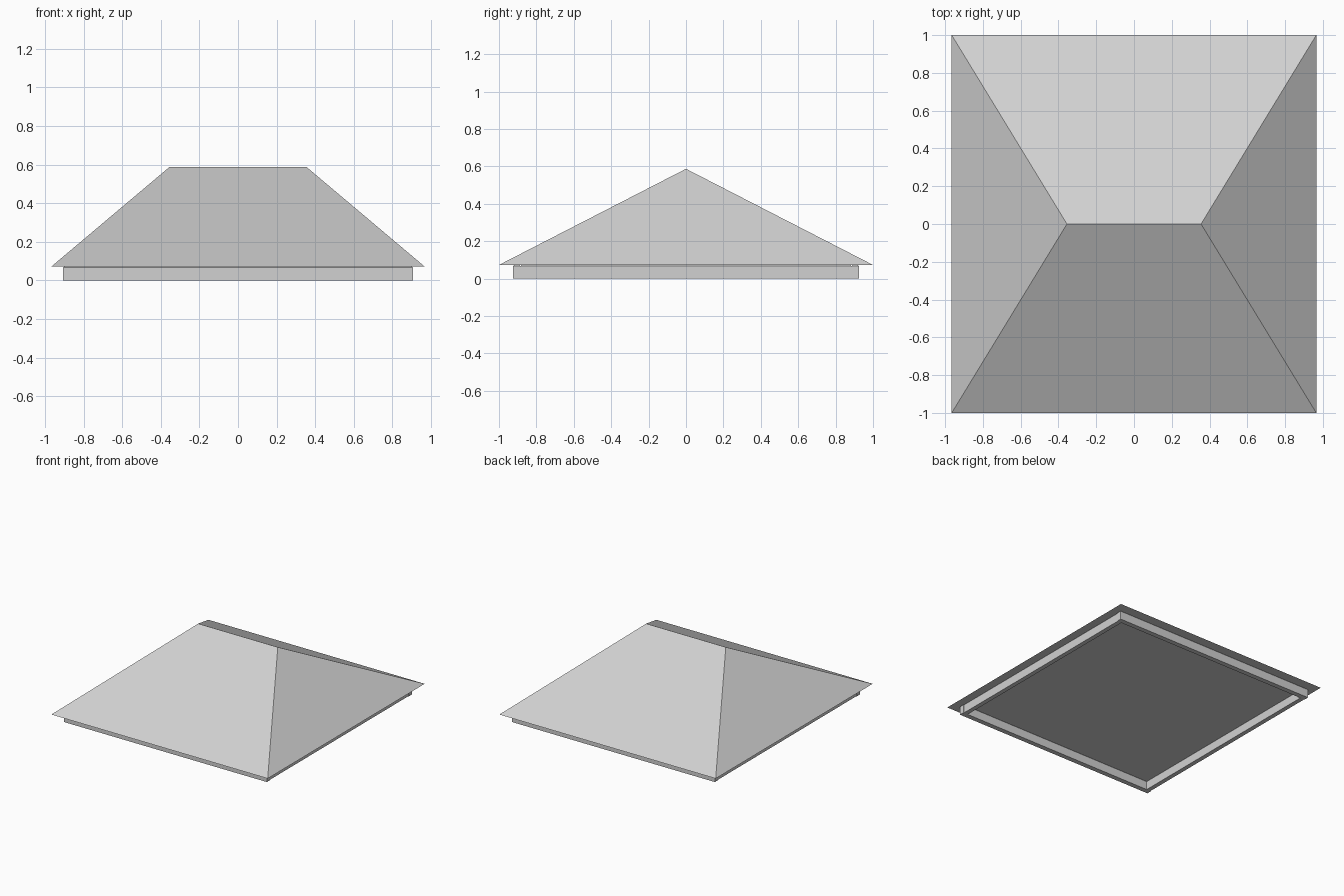
import bpy
import bmesh

cube = bpy.data.objects.get("Cube")
if cube:
    bpy.data.objects.remove(cube, do_unlink=True)

# Single flat grey
grey = bpy.data.materials.new("light_grey")
grey.use_nodes = True
grey.diffuse_color = (0.64, 0.64, 0.64, 1)
grey.node_tree.nodes["Principled BSDF"].inputs["Base Color"].default_value = grey.diffuse_color

HALF_X, HALF_Y = 0.965, 1.0      # eaves
EAVES, RIDGE_Z, RIDGE_X = 0.073, 0.587, 0.355
BEAM_X, BEAM_Y, THICK = 0.905, 0.925, 0.04
RECESS = 0.004


def finish(name, bm):
    bmesh.ops.recalc_face_normals(bm, faces=bm.faces[:])
    mesh = bpy.data.meshes.new(name)
    bm.to_mesh(mesh)
    bm.free()
    mesh.materials.append(grey)
    obj = bpy.data.objects.new(name, mesh)
    bpy.context.collection.objects.link(obj)
    return obj


def beam(name, x0, x1, y0, y1):
    """Square-cut beam with its upper edges eased under the eaves."""
    bm = bmesh.new()
    bmesh.ops.create_cube(bm, size=1)
    for v in bm.verts:
        v.co = (x1 if v.co.x > 0 else x0,
                y1 if v.co.y > 0 else y0,
                EAVES if v.co.z > 0 else 0)
    top = [e for e in bm.edges if all(v.co.z > EAVES / 2 for v in e.verts)]
    bmesh.ops.bevel(bm, geom=top, offset=0.006, segments=1, affect='EDGES')
    return finish(name, bm)


# Hipped roof with a closed flat soffit
bm = bmesh.new()
fl, fr, br, bl = [bm.verts.new((sx * HALF_X, sy * HALF_Y, EAVES))
                  for sx, sy in ((-1, -1), (1, -1), (1, 1), (-1, 1))]
ridge_a = bm.verts.new((-RIDGE_X, 0, RIDGE_Z))
ridge_b = bm.verts.new((RIDGE_X, 0, RIDGE_Z))
for face in ((fl, fr, ridge_b, ridge_a), (br, bl, ridge_a, ridge_b),
             (fr, br, ridge_b), (bl, fl, ridge_a), (fl, bl, br, fr)):
    bm.faces.new(face)
finish("hipped_roof", bm)

# Full-length front and back beams, with side beams fitted between them
inner_y = BEAM_Y - THICK
beam("front_beam", -BEAM_X, BEAM_X, -BEAM_Y, -inner_y)
beam("back_beam", -BEAM_X, BEAM_X, inner_y, BEAM_Y)
outer_x = BEAM_X - RECESS
beam("left_beam", BEAM_X - THICK, outer_x, -inner_y, inner_y)
beam("right_beam", -outer_x, THICK - BEAM_X, -inner_y, inner_y)
